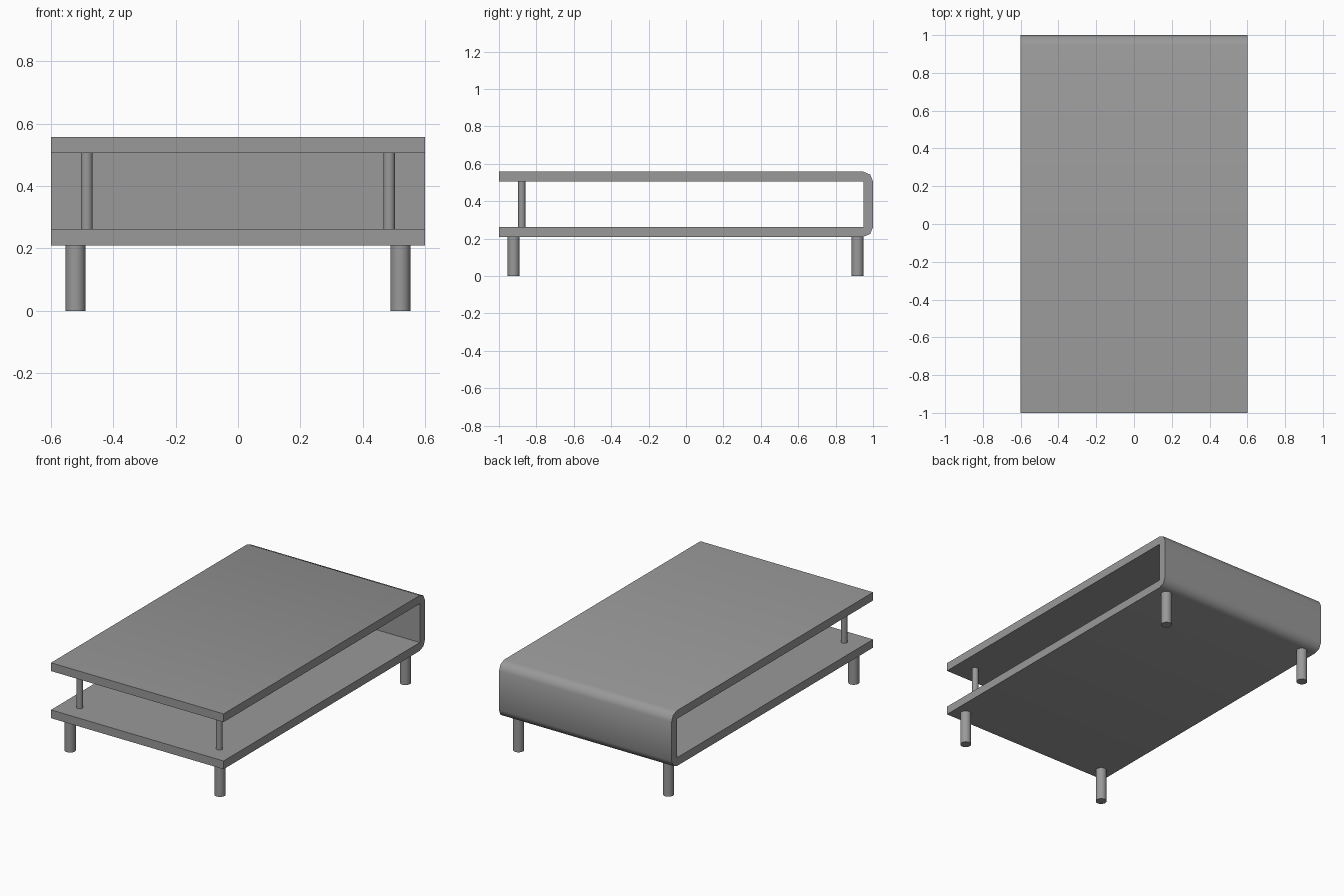
import bpy, bmesh
from math import radians, sin, cos

if "Cube" in bpy.data.objects:
    bpy.data.objects.remove(bpy.data.objects["Cube"])

grey = bpy.data.materials.new("plain grey")
grey.use_nodes = True
GREY = (0.32, 0.32, 0.32, 1)
grey.diffuse_color = GREY
grey.node_tree.nodes["Principled BSDF"].inputs["Base Color"].default_value = GREY


def finish(obj, name):
    obj.name = name
    obj.data.materials.append(grey)
    bpy.ops.object.select_all(action='DESELECT')
    obj.select_set(True)
    bpy.context.view_layer.objects.active = obj
    bpy.ops.object.shade_smooth_by_angle(angle=radians(50))


def cylinder(name, x, y, bottom, top, radius):
    bpy.ops.mesh.primitive_cylinder_add(
        vertices=32, radius=radius, depth=top - bottom,
        location=(x, y, (bottom + top) / 2))
    finish(bpy.context.object, name)


# Table body: a folded sheet, open at the front and rounded at the back
WIDTH, THICK, INNER_Y = 1.2, 0.052, 0.948
LOW, HIGH = 0.262, 0.506


def corner(z, start):
    angles = [radians(start + step * 45) for step in range(3)]
    return [(INNER_Y + THICK * cos(a), z + THICK * sin(a)) for a in angles]


profile = [(-1, LOW - THICK), *corner(LOW, -90), *corner(HIGH, 0),
           (-1, HIGH + THICK), (-1, HIGH), (INNER_Y, HIGH),
           (INNER_Y, LOW), (-1, LOW)]
bm = bmesh.new()
face = bm.faces.new([bm.verts.new((-WIDTH / 2, y, z)) for y, z in profile])
side = bmesh.ops.extrude_face_region(bm, geom=[face])
verts = [v for v in side["geom"] if isinstance(v, bmesh.types.BMVert)]
bmesh.ops.translate(bm, verts=verts, vec=(WIDTH, 0, 0))
bmesh.ops.recalc_face_normals(bm, faces=bm.faces)
mesh = bpy.data.meshes.new("table_body")
bm.to_mesh(mesh)
bm.free()
body = bpy.data.objects.new("table_body", mesh)
bpy.context.collection.objects.link(body)
finish(body, "table_body")

# Legs at the four corners and slim posts holding up the front of the top
for side_name, sign in (("left", 1), ("right", -1)):
    for end, y in (("front", -0.922), ("back", 0.918)):
        cylinder(f"{end}_{side_name}_leg", sign * 0.521, y, 0, LOW - THICK, 0.032)
    cylinder(f"{side_name}_post", sign * 0.485, -0.878, LOW, HIGH, 0.019)
